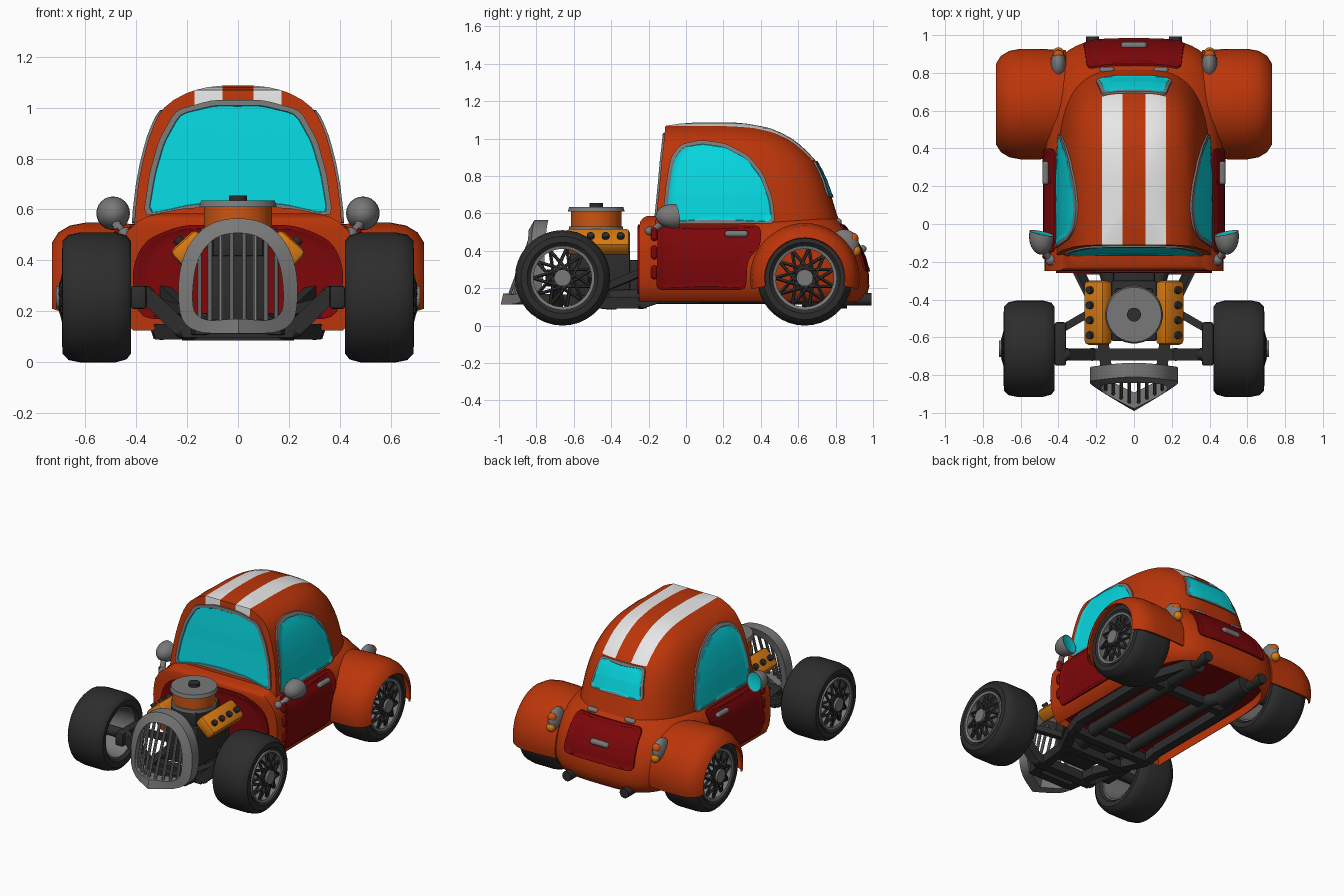
import bpy, bmesh, math
from math import sin, cos, pi, radians
from mathutils import Vector, Matrix
from mathutils.bvhtree import BVHTree

if "Cube" in bpy.data.objects:
    bpy.data.objects.remove(bpy.data.objects["Cube"])

COL = {"body orange": (.50, .036, .003), "dark red": (.205, .002, .003), "glass cyan": (.002, .68, .74),
       "metal grey": (.19, .19, .19), "black": (.026, .026, .026), "white": (.8, .8, .8),
       "engine yellow": (.70, .20, .006), "lamp orange": (.60, .09, .006)}
MAT = {}
for k, c in COL.items():
    MAT[k] = bpy.data.materials.new(k)
    MAT[k].diffuse_color = (*c, 1)
ORANGE, RED, CYAN, GREY, BLACK, WHITE, YELLOW, LAMP = COL


def finish(bm, name, *mats, mirror=False, angle=40):
    if mirror:
        for v in bmesh.ops.duplicate(bm, geom=bm.verts[:] + bm.edges[:] + bm.faces[:])["geom"]:
            if isinstance(v, bmesh.types.BMVert):
                v.co.x *= -1
    bmesh.ops.recalc_face_normals(bm, faces=bm.faces)
    me = bpy.data.meshes.new(name)
    bm.to_mesh(me)
    ob = bpy.data.objects.new(name, me)
    bpy.context.collection.objects.link(ob)
    for m in mats:
        me.materials.append(MAT[m])
    bpy.ops.object.select_all(action="DESELECT")
    ob.select_set(True)
    bpy.context.view_layer.objects.active = ob
    bpy.ops.object.shade_smooth_by_angle(angle=radians(angle))


def paint(verts, m):
    for f in {f for v in verts for f in v.link_faces}:
        f.material_index = m


def loft(bm, rings, cyclic=False, m=lambda i: 0):
    vs = [[bm.verts.new(p) for p in r] for r in rings]
    n = len(vs[0])
    for i in range(len(vs) if cyclic else len(vs) - 1):
        a, b = vs[i], vs[(i + 1) % len(vs)]
        for j in range(n):
            bm.faces.new((a[j], a[(j + 1) % n], b[(j + 1) % n], b[j])).material_index = m(i)
    if not cyclic:
        bm.faces.new(vs[0]).material_index = m(0)
        bm.faces.new(vs[-1]).material_index = m(len(vs))


def rod(bm, a, b, r, n=10, m=0, r2=None):
    a, b = Vector(a), Vector(b)
    d = b - a
    mx = Matrix.Translation((a + b) / 2) @ d.to_track_quat("Z", "Y").to_matrix().to_4x4() @ Matrix.Rotation(pi / n, 4, "Z")
    paint(bmesh.ops.create_cone(bm, cap_ends=True, segments=n, radius1=r, radius2=r if r2 is None else r2,
                                depth=d.length, matrix=mx)["verts"], m)


def chain(bm, pts, r, n=10):
    for a, b in zip(pts, pts[1:]):
        rod(bm, a, b, r, n)
    for p in pts[1:-1]:
        ball(bm, p, [r * (.78 if n == 4 else 1)] * 3, 0, 12)


def ball(bm, c, s, m=0, seg=16):
    mx = Matrix.Translation(c) @ Matrix.Diagonal((*s, 1))
    paint(bmesh.ops.create_uvsphere(bm, u_segments=seg, v_segments=seg // 2 + 2, radius=1, matrix=mx)["verts"], m)


def capsule(bm, a, b, r):
    rod(bm, a, b, r, 12)
    for p in (a, b):
        ball(bm, p, (r, r, r), 0, 12)


def box(bm, c, s, ry=0, bev=.01):
    mx = Matrix.Translation(c) @ Matrix.Rotation(ry, 4, "Y") @ Matrix.Diagonal((*s, 1))
    v = bmesh.ops.create_cube(bm, size=1, matrix=mx)["verts"]
    bmesh.ops.bevel(bm, geom=list({e for q in v for e in q.link_edges}), offset=bev, segments=2, profile=.5, affect="EDGES")


def revolve(bm, prof, c, a0=0, a1=360, seg=36):
    full = a1 - a0 == 360
    ang = [radians(a0 + (a1 - a0) * i / seg) for i in range(seg if full else seg + 1)]
    loft(bm, [[(x, c[0] + r * cos(a), c[1] + r * sin(a)) for x, r in prof] for a in ang], full)


def outline(pts, r, n=56):
    """Round the corners of a polygon, then space n points evenly along it."""
    pts = [Vector(p) for p in pts]
    out = []
    for i, p in enumerate(pts):
        e = [pts[i - 1] - p, pts[(i + 1) % len(pts)] - p]
        a, b = [p + d.normalized() * min(r, d.length * .5) for d in e]
        out += [a.lerp(p, t).lerp(p.lerp(b, t), t) for t in (0, .25, .5, .75, 1)]
    seg = [(out[i], out[(i + 1) % len(out)]) for i in range(len(out))]
    step = sum((b - a).length for a, b in seg) / n
    res, pos = [], 0
    for a, b in seg:
        l = (b - a).length
        while pos < l - 1e-7 and len(res) < n:
            res.append(a.lerp(b, pos / l))
            pos += step
        pos -= l
    return res


def inset(pts, t, s=1):
    c = sum(pts, Vector((0, 0))) / len(pts)
    return [c + (p - c) * (1 - t / (p - c).length) * s for p in pts]


def panel(name, tree, pts, side, mats, r=.05, frame=.02, low=.008, mirror=False):
    """Thin plate that follows the body surface, with an optional frame."""
    pts, rings = outline(pts, r, 72), []
    for t, s, off in [(0, 1, -.012), (0, 1, .0098), (frame, 1, .0098), (frame + .003, 1, low)] + \
            [(frame + .003, s, low) for s in (.88, .75, .6, .45, .3, .15, .05)]:
        ring = []
        for u, v in inset(pts, t, s):
            o, d = {"right": ((3, u, v), (-1, 0, 0)), "front": ((u, -3, v), (0, 1, 0)),
                    "back": ((u, 3, v), (0, -1, 0))}[side]
            hit = tree.ray_cast(Vector(o), Vector(d))[0] or tree.find_nearest(Vector(o))[0]
            ring.append(hit - Vector(d) * off)
        rings.append(ring)
    bm = bmesh.new()
    loft(bm, rings, m=lambda i: int(i > 1))
    finish(bm, name, *mats, mirror=mirror)


def shell(levels, frac, n):
    """Stack of plan outlines: flat front, rounded back. Level: z, half width, front, back."""
    rings = []
    for z, w, yf, yb in levels:
        ys = yf + frac * (yb - yf)
        half = [(w, yf + (ys - yf) * i / 4) for i in range(4)]
        half += [(w * cos(t) ** (2 / n), ys + (yb - ys) * sin(t) ** (2 / n)) for t in [pi / 2 * i / 16 for i in range(16)]]
        rings.append([(x, y, z) for x, y in half] + [(0, yb, z)] + [(-x, y, z) for x, y in reversed(half)])
    bm = bmesh.new()
    loft(bm, rings)
    return bm


# Lower body with recessed red floor
bm = shell([(.125, .41, -.25, .94), (.15, .44, -.25, .965), (.21, .465, -.25, .98), (.28, .473, -.25, .977),
            (.36, .475, -.25, .957), (.42, .47, -.25, .93), (.47, .46, -.25, .90), (.52, .43, -.25, .855),
            (.555, .39, -.245, .825), (.575, .35, -.23, .805), (.585, .30, -.21, .79)], .55, 3.6)
lower = BVHTree.FromBMesh(bm)
floor = min(bm.faces, key=lambda f: f.calc_center_median().z)
bmesh.ops.inset_region(bm, faces=[floor], thickness=.03)
floor.material_index = 1
for v in floor.verts:
    v.co.z += .06
finish(bm, "lower_body", ORANGE, RED)

# Cabin with two roof stripes
bm = shell([(.5, .41, -.17, .84), (.6, .403, -.157, .805), (.7, .391, -.147, .775), (.78, .376, -.139, .747),
            (.84, .361, -.134, .718), (.885, .348, -.13, .69), (.93, .331, -.125, .65), (.97, .311, -.12, .605),
            (1.0, .289, -.117, .565), (1.03, .252, -.114, .51), (1.055, .205, -.112, .45), (1.068, .17, -.11, .39),
            (1.08, .12, -.03, .32), (1.087, .05, .07, .24)], .25, 3.4)
cabin = BVHTree.FromBMesh(bm)
for x in (-.17, -.06, .06, .17):
    bmesh.ops.bisect_plane(bm, geom=bm.verts[:] + bm.edges[:] + bm.faces[:], plane_co=(x, 0, 0), plane_no=(1, 0, 0))
for f in bm.faces:
    c = f.calc_center_median()
    f.material_index = int(.06 < abs(c.x) < .17 and c.z > .885)
finish(bm, "cabin", ORANGE, WHITE)

# Windows
panel("windscreen", cabin, [(-.372, .572), (-.2, .605), (.2, .605), (.372, .572), (.348, .74), (.312, .87), (.245, .99),
      (.1, 1.03), (-.1, 1.03), (-.245, .99), (-.312, .87), (-.348, .74)], "front", (GREY, CYAN), .03, .022, .005)
panel("side_windows", cabin, [(-.128, .545), (.478, .545), (.465, .67), (.415, .81), (.335, .91), (.21, .975), (.08, .993),
      (-.03, .97), (-.082, .9), (-.108, .75)], "right", (GREY, CYAN), .03, .021, .0075, True)
panel("rear_window", cabin, [(-.205, .685), (.205, .685), (.17, .88), (-.17, .88)], "back", (GREY, CYAN), .03, .017, .0075)

# Doors, boot lid and firewall
panel("doors", lower, [(-.16, .19), (.32, .19), (.33, .35), (.4, .43), (.4, .535), (-.15, .535)], "right", (RED, RED), .03, mirror=True)
panel("boot_lid", lower, [(-.27, .29), (.27, .29), (.25, .54), (-.25, .54)], "back", (RED, RED), .04)
panel("firewall", lower, [(-.39, .17), (.39, .17), (.42, .36), (.37, .48), (.22, .54), (-.22, .54), (-.37, .48), (-.42, .36)],
      "front", (RED, RED), .06)

# Handles and hinges
bm = bmesh.new()
capsule(bm, (.468, .225, .49), (.468, .315, .49), .018)
capsule(bm, (.12, .815, .555), (.165, .815, .555), .018)
finish(bm, "door_handles_and_boot_hinges", GREY, mirror=True)
bm = bmesh.new()
capsule(bm, (-.05, .945, .41), (.05, .945, .41), .02)
finish(bm, "boot_handle", GREY)
bm = bmesh.new()
for z in (.285, .39, .49):
    capsule(bm, (.468, -.17, z - .02), (.468, -.17, z + .02), .018)
finish(bm, "door_hinges", RED, mirror=True)

# Rear fenders
bm = bmesh.new()
revolve(bm, [(.36, .285), (.5, .293), (.60, .293), (.66, .282), (.705, .255), (.73, .215), (.72, .21), (.70, .24),
             (.665, .265), (.5, .28), (.36, .27)], (.635, .255), -12, 192, 28)
finish(bm, "rear_fenders", ORANGE, mirror=True)

# Wheels
for name, y in (("front", -.66), ("rear", .635)):
    c = (y, .255)
    bm = bmesh.new()
    revolve(bm, [(.45, .165), (.425, .185), (.42, .22), (.437, .243), (.48, .255), (.62, .255), (.665, .246), (.688, .222),
                 (.69, .19), (.67, .165)], c)
    finish(bm, name + "_tyres", BLACK, mirror=True)
    bm = bmesh.new()
    revolve(bm, [(.44, .17), (.44, .16), (.5, .157), (.62, .157), (.685, .155), (.69, .172)], c)
    rod(bm, (.60, *c), (.715, *c), .045, 20)
    finish(bm, name + "_rims", GREY, mirror=True)
    bm = bmesh.new()
    for i in range(11):
        for s in (-1, 1):
            a, b = 2 * pi * i / 11, 2 * pi * i / 11 + s * .85
            rod(bm, (.695, y + .05 * cos(a), .255 + .05 * sin(a)), (.668, y + .157 * cos(b), .255 + .157 * sin(b)), .0095, 5)
    rod(bm, (.685, *c), (.70, *c), .062, 20)
    rod(bm, (.39 if y < 0 else 0, *c), (.62, *c), .035, 12)
    finish(bm, name + "_spokes_and_axle", BLACK, mirror=True)


# Grille: leaning frame, V-shaped towards the bottom, with bars
def g(p, d):
    k = .565 - p[1]
    return (p[0], -.82 - .4 * k + 1.3 * max(k, 0) * abs(p[0]) + d, p[1])


out = outline([(0, .57), (.11, .55), (.185, .48), (.225, .39), (.237, .28), (.225, .16), (.16, .115), (0, .112),
               (-.16, .115), (-.225, .16), (-.237, .28), (-.225, .39), (-.185, .48), (-.11, .55)], .05, 64)
inn = inset(out, .058)
bm = bmesh.new()
loft(bm, [(g(o, .01), g(o, .085), g(i, .085), g(i, 0)) for o, i in zip(out, inn)], True)
finish(bm, "grille_frame", GREY, angle=30)
bm = bmesh.new()
for x, top in ((.024, .53), (.068, .515), (.11, .485), (.15, .43)):
    rod(bm, g((x, .14), .025), g((x, top), .025), .010, 8)
finish(bm, "grille_bars", GREY, mirror=True)

# Engine
bm = bmesh.new()
box(bm, (0, -.46, .28), (.24, .32, .28))
box(bm, (0, -.27, .25), (.22, .24, .2))
box(bm, (0, -.47, .46), (.2, .26, .1))
finish(bm, "engine_block", BLACK)
bm = bmesh.new()
box(bm, (.19, -.47, .448), (.14, .34, .085), radians(42), .022)
finish(bm, "valve_covers", YELLOW, mirror=True)
bm = bmesh.new()
for i in range(4):
    p = Vector((.228, -.59 + .08 * i, .472))
    rod(bm, p, p + Vector((.67, 0, .74)) * .02, .02, 10)
finish(bm, "valve_cover_knobs", BLACK, mirror=True)
bm = bmesh.new()
rod(bm, (0, -.48, .505), (0, -.48, .53), .145, 32, 1)
rod(bm, (0, -.48, .525), (0, -.48, .612), .135, 32, 0)
rod(bm, (0, -.48, .61), (0, -.48, .635), .153, 32, 1, .145)
rod(bm, (0, -.48, .63), (0, -.48, .655), .037, 16, 2)
finish(bm, "air_cleaner", LAMP, GREY, BLACK)

# Front suspension and chassis frame
bm = bmesh.new()
chain(bm, [(.41, -.69, .265), (.36, -.69, .265), (.22, -.69, .13), (0, -.69, .13)], .045, 4)
box(bm, (.39, -.635, .255), (.06, .23, .09))
rod(bm, (.39, -.56, .25), (.2, -.45, .2), .028, 4)
rod(bm, (.31, -.2, .3), (.2, -.44, .2), .028, 4)
chain(bm, [(.14, -.82, .14), (.17, -.58, .135), (.2, -.44, .12), (.3, -.24, .12), (.31, -.15, .15), (.31, .5, .155), (.22, .8, .15)], .042, 4)
for y, x, z in ((-.8, .13, .14), (-.4, .22, .115), (-.24, .31, .12), (.5, .31, .155)):
    rod(bm, (0, y, z), (x, y, z), .04, 4)
finish(bm, "chassis_frame", BLACK, mirror=True)

# Exhausts
bm = bmesh.new()
chain(bm, [(.1, -.4, .15), (.16, -.2, .155), (.16, .55, .155), (.2, .66, .15)], .042)
rod(bm, (.2, .62, .15), (.2, .86, .15), .06, 16)
rod(bm, (.22, .84, .14), (.22, .993, .14), .034, 14)
finish(bm, "exhausts", BLACK, mirror=True)

# Wing mirrors: domes cut flat at the back, with glass discs
bm = bmesh.new()
ball(bm, (.49, -.065, .585), (.066, .098, .066), 0, 20)
bmesh.ops.bisect_plane(bm, geom=bm.verts[:] + bm.edges[:] + bm.faces[:], plane_co=(.49, -.047, .585),
                       plane_no=(-.2, 1, .15), clear_outer=True)
bmesh.ops.holes_fill(bm, edges=[e for e in bm.edges if e.is_boundary])
back = max(bm.faces, key=lambda f: f.calc_area())
bmesh.ops.inset_region(bm, faces=[back], thickness=.008, depth=-.004)
back.material_index = 1
chain(bm, [(.42, -.21, .51), (.445, -.19, .50), (.47, -.15, .53), (.487, -.11, .56)], .018)
ball(bm, (.44, -.19, .505), (.03, .03, .025))
finish(bm, "wing_mirrors", GREY, CYAN, mirror=True)

# Tail lamps
bm = bmesh.new()
ball(bm, (.40, .845, .43), (.042, .08, .085))
ball(bm, (.40, .895, .465), (.03, .027, .03), 1)
ball(bm, (.40, .908, .40), (.03, .027, .03), 2)
finish(bm, "tail_lamps", GREY, LAMP, YELLOW, mirror=True)

for m in bpy.data.materials:
    if m.users and not m.is_grease_pencil:
        m.use_nodes = True
        m.node_tree.nodes["Principled BSDF"].inputs["Base Color"].default_value = m.diffuse_color
